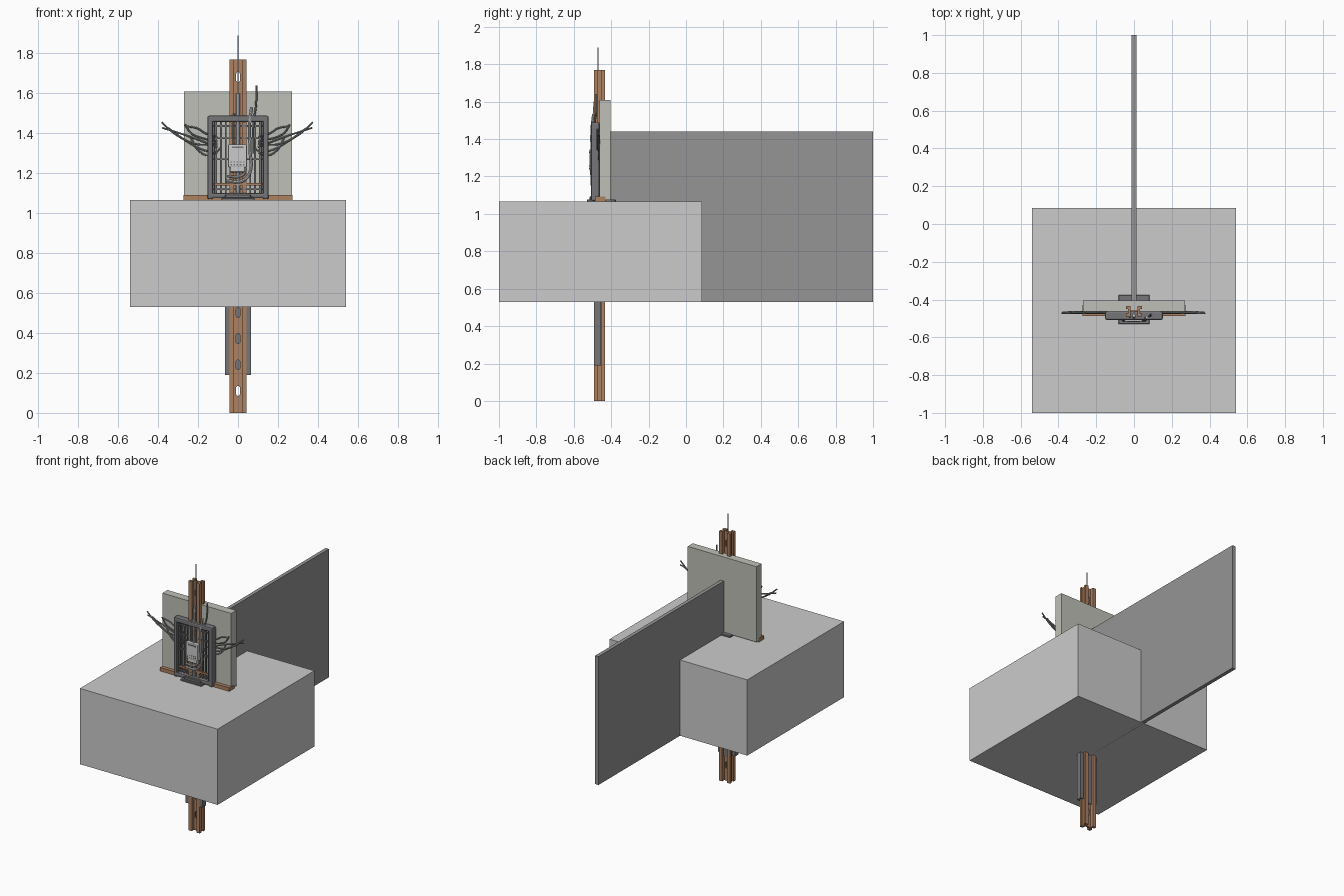
import bpy, bmesh, math
from mathutils import Vector

if "Cube" in bpy.data.objects:
    bpy.data.objects.remove(bpy.data.objects["Cube"])


def mat(name, c):
    m = bpy.data.materials.new(name)
    m.diffuse_color = (*c, 1)
    m.use_nodes = True
    m.node_tree.nodes["Principled BSDF"].inputs["Base Color"].default_value = m.diffuse_color
    return m


RUST = mat("rust brown", (0.42, 0.22, 0.12))
DARK = mat("dark steel", (0.18, 0.18, 0.19))
SLATE = mat("dark wall", (0.30, 0.30, 0.30))
STONE = mat("warm grey", (0.53, 0.53, 0.48))
CABLE = mat("cable grey", (0.26, 0.28, 0.28))
LIGHT = mat("light grey", (0.62, 0.62, 0.62))
YC = -0.462


def finish(name, bm, m=None, smooth=False):
    me = bpy.data.meshes.new(name)
    bmesh.ops.recalc_face_normals(bm, faces=bm.faces)
    bm.to_mesh(me)
    bm.free()
    ob = bpy.data.objects.new(name, me)
    bpy.context.collection.objects.link(ob)
    if m:
        me.materials.append(m)
    return ob


def box(name, x, y, z, m=None, bevel=0, seg=1):
    bm = bmesh.new()
    bmesh.ops.create_cube(bm, size=1)
    for v in bm.verts:
        v.co = Vector([(a + b) / 2 + c * (b - a) for (a, b), c in zip((x, y, z), v.co)])
    if bevel:
        bmesh.ops.bevel(bm, geom=bm.edges[:], offset=bevel, segments=seg,
                        profile=0.5, affect='EDGES')
    return finish(name, bm, m)


def extrude_z(name, pts, z0, z1, m=None):
    bm = bmesh.new()
    f = bm.faces.new([bm.verts.new((x, y, z0)) for x, y in pts])
    r = bmesh.ops.extrude_face_region(bm, geom=[f])
    for v in r["geom"]:
        if isinstance(v, bmesh.types.BMVert):
            v.co.z = z1
    return finish(name, bm, m)


def to_mesh(ob, smooth):
    bpy.context.view_layer.objects.active = ob
    ob.select_set(True)
    bpy.ops.object.convert(target='MESH')
    if smooth:
        bpy.ops.object.shade_smooth_by_angle()
    bpy.context.active_object.select_set(False)


def tube(name, pts, r, m, smooth_path=True):
    cu = bpy.data.curves.new(name, 'CURVE')
    cu.dimensions = '3D'
    cu.bevel_depth, cu.bevel_resolution = r, 2
    cu.use_fill_caps = True
    cu.resolution_u = 6
    if smooth_path:
        s = cu.splines.new('BEZIER')
        s.bezier_points.add(len(pts) - 1)
        for b, p in zip(s.bezier_points, pts):
            b.co = p
            b.handle_left_type = b.handle_right_type = 'AUTO'
    else:
        s = cu.splines.new('POLY')
        s.points.add(len(pts) - 1)
        for b, p in zip(s.points, pts):
            b.co = (*p, 1)
    ob = bpy.data.objects.new(name, cu)
    bpy.context.collection.objects.link(ob)
    cu.materials.append(m)
    to_mesh(ob, True)


# big masses: floor block, partition wall, back panel, sill
box("concrete_block", (-0.54, 0.54), (-1, 0.085), (0.53, 1.067))
box("partition_wall", (-0.013, 0.013), (-0.405, 1), (0.53, 1.44), SLATE)
box("back_panel", (-0.27, 0.27), (-0.462, -0.405), (1.075, 1.61), STONE)
box("sill_channel", (-0.272, 0.272), (-0.487, -0.43), (1.067, 1.092), RUST)
box("foot_plate", (-0.083, 0.083), (-0.53, -0.375), (1.06, 1.078), DARK, 0.004)
box("foot_clamp", (-0.065, 0.065), (-0.515, -0.49), (1.07, 1.095), DARK, 0.004)

# column: two grooved side channels joined by a slotted web
half = [(0.019, 0.029), (0.043, 0.029), (0.043, 0.011), (0.031, 0.011),
        (0.031, -0.011), (0.043, -0.011), (0.043, -0.029), (0.019, -0.029)]
for s, side in ((-1, "left"), (1, "right")):
    extrude_z("column_channel_" + side, [(s * x, YC + y) for x, y in half], 0, 1.77, RUST)

cu = bpy.data.curves.new("column_web", 'CURVE')
cu.dimensions, cu.fill_mode, cu.extrude = '2D', 'BOTH', 0.005


def loop(pts):
    s = cu.splines.new('POLY')
    s.points.add(len(pts) - 1)
    for b, p in zip(s.points, pts):
        b.co = (*p, 0, 1)
    s.use_cyclic_u = True


loop([(-0.02, 0), (0.02, 0), (0.02, 1.77), (-0.02, 1.77)])
for i in range(13):
    zc = 0.11 + 0.131 * i
    loop([(0.010 * math.cos(a), zc + 0.010 * math.sin(a) + (0.015 if k < 6 else -0.015))
          for k, a in ((k, math.pi * (k if k < 6 else k - 1) / 5) for k in range(12))])
web = bpy.data.objects.new("column_web", cu)
bpy.context.collection.objects.link(web)
web.rotation_euler = (math.pi / 2, 0, 0)
web.location.y = YC
cu.materials.append(RUST)
to_mesh(web, False)

# grey rails clamped on both sides of the column, rod through the top
for s, side in ((-1, "left"), (1, "right")):
    prof = [(0.043, -0.03), (0.066, -0.03), (0.066, 0.008), (0.043, 0.008),
            (0.043, 0.002), (0.058, 0.002), (0.058, -0.024), (0.043, -0.024)]
    extrude_z("side_rail_" + side, [(s * x, YC + y) for x, y in prof], 0.19, 1.07, DARK)
box("rail_tie", (-0.02, 0.02), (YC + 0.005, YC + 0.012), (0.17, 1.07), DARK)
tube("top_rod", [(0, YC - 0.008, 0.9), (0, YC - 0.008, 1.89)], 0.003, CABLE, False)

# front frame and its inner grid of bars
F0, F1 = -0.507, -0.462
for s, side in ((-1, "left"), (1, "right")):
    box("frame_side_" + side, tuple(sorted((s * 0.125, s * 0.153))), (F0, F1), (1.07, 1.488), DARK, 0.008, 2)
    for x in (0.108, 0.085, 0.062):
        box("grid_bar_" + side, (s * x - 0.004, s * x + 0.004), (-0.485, -0.475), (1.09, 1.465), DARK)
    tube("grid_rod_" + side, [(s * 0.118, -0.498, 1.1), (s * 0.118, -0.498, 1.46)], 0.004, DARK, False)
box("frame_top", (-0.15, 0.15), (F0, F1), (1.457, 1.49), DARK, 0.008, 2)
box("frame_bottom", (-0.15, 0.15), (F0, F1), (1.075, 1.102), DARK, 0.008, 2)
for z in (1.12, 1.27, 1.375, 1.437):
    box("grid_crossbar", (-0.13, 0.13), (-0.492, -0.482), (z - 0.004, z + 0.004), DARK)
box("brown_crossbar", (-0.125, 0.125), (-0.495, -0.485), (1.138, 1.152), RUST)

# meter box on the frame, with vent and buttons
box("meter_box", (-0.05, 0.045), (-0.517, -0.485), (1.23, 1.345), LIGHT, 0.005, 2)
box("meter_base", (-0.042, 0.037), (-0.513, -0.485), (1.205, 1.235), LIGHT, 0.004)
box("meter_vent", (-0.03, 0.027), (-0.519, -0.51), (1.326, 1.334), DARK)
for i in range(5):
    for z in (1.243, 1.256):
        x = -0.034 + i * 0.0155
        box("meter_button", (x - 0.004, x + 0.004), (-0.519, -0.51), (z - 0.003, z + 0.003), DARK)

# conduits looping below the meter and rising beside it
Y = -0.503
tube("outer_conduit", [(-0.06, Y, 1.162), (0.02, Y, 1.162), (0.058, Y, 1.20), (0.06, Y, 1.32),
                       (0.058, Y, 1.45), (0.068, Y + 0.008, 1.53)], 0.008, LIGHT)
tube("inner_conduit", [(-0.055, Y, 1.185), (0.01, Y, 1.185), (0.034, Y, 1.205), (0.036, Y, 1.24)], 0.007, LIGHT)
tube("riser_conduit", [(0, -0.494, 1.33), (0, -0.494, 1.46), (0, -0.485, 1.60)], 0.009, LIGHT)
tube("drop_conduit", [(0, -0.494, 1.09), (0, -0.494, 1.22)], 0.009, LIGHT, False)
tube("left_conduit", [(-0.022, -0.492, 1.34), (-0.024, -0.496, 1.42), (-0.02, -0.49, 1.50)], 0.006, CABLE)
tube("tall_cable", [(0.078, -0.492, 1.3), (0.078, -0.492, 1.46), (0.09, -0.48, 1.54), (0.092, -0.478, 1.64)], 0.005, CABLE)

# loose cables fanning out on both sides
fans = [[(0.10, 1.35), (0.20, 1.345), (0.30, 1.39), (0.375, 1.455)],
        [(0.10, 1.33), (0.20, 1.37), (0.30, 1.405), (0.372, 1.428)],
        [(0.10, 1.30), (0.18, 1.32), (0.25, 1.36), (0.34, 1.425)],
        [(0.10, 1.36), (0.19, 1.38), (0.23, 1.40), (0.26, 1.445)],
        [(0.10, 1.38), (0.16, 1.40), (0.20, 1.425), (0.25, 1.435)],
        [(0.08, 1.33), (0.14, 1.29), (0.19, 1.31), (0.235, 1.385)]]
for s, side in ((-1, "left"), (1, "right")):
    for i, f in enumerate(fans):
        pts = [(s * x * (1.02 if s < 0 else 1), -0.473 + 0.004 * (i % 3), z) for x, z in f]
        tube("loose_cable_" + side, pts, 0.0045, CABLE)
